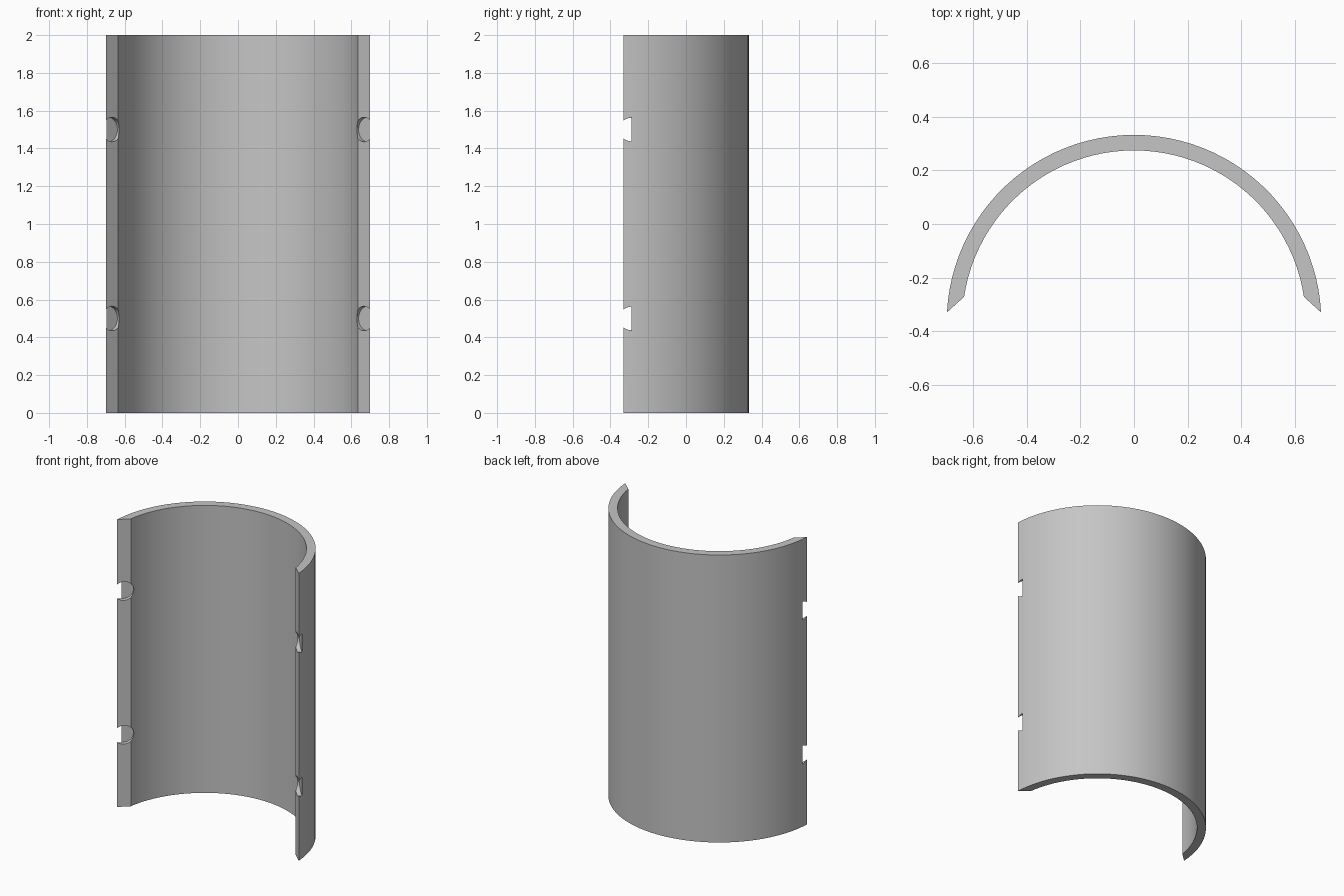
import bpy, bmesh
from math import sin, cos, pi, radians
from mathutils import Vector

if "Cube" in bpy.data.objects:
    bpy.data.objects.remove(bpy.data.objects["Cube"], do_unlink=True)

HEIGHT, CENTRE_Y = 2.0, -0.367
OUTER_R, INNER_R = 0.70, 0.642
OUTER_START, INNER_START = radians(3), radians(8.5)
SEGMENTS = 48

grey = bpy.data.materials.new("plain grey")
grey.use_nodes = True
colour = (0.56, 0.56, 0.56, 1)
grey.diffuse_color = colour
grey.node_tree.nodes["Principled BSDF"].inputs["Base Color"].default_value = colour


def arc(radius, start):
    """Points of an arc running from the left edge over the back to the right edge."""
    step = (pi - 2 * start) / SEGMENTS
    return [Vector((radius * cos(start + i * step),
                    CENTRE_Y + radius * sin(start + i * step), 0))
            for i in range(SEGMENTS + 1)]


# Half-pipe shell with bevelled long edges
outer, inner = arc(OUTER_R, OUTER_START), arc(INNER_R, INNER_START)
bm = bmesh.new()
profile = bm.faces.new([bm.verts.new(p) for p in outer + inner[::-1]])
extruded = bmesh.ops.extrude_face_region(bm, geom=[profile])
bmesh.ops.translate(bm, vec=(0, 0, HEIGHT),
                    verts=[g for g in extruded["geom"] if isinstance(g, bmesh.types.BMVert)])
bmesh.ops.recalc_face_normals(bm, faces=bm.faces)
mesh = bpy.data.meshes.new("half_pipe_shell")
bm.to_mesh(mesh)
bm.free()
mesh.materials.append(grey)
shell = bpy.data.objects.new("half_pipe_shell", mesh)
bpy.context.collection.objects.link(shell)

# Shallow round sockets sunk into both long edges
POCKET_R, POCKET_DEPTH, CUTTER_LENGTH = 0.065, 0.029, 0.12
for side in (0, -1):
    edge = outer[side] - inner[side]
    normal = Vector((0, 0, 1)).cross(edge).normalized()
    if normal.y > 0:
        normal.negate()
    middle = (outer[side] + inner[side]) / 2
    for z in (0.5, 1.5):
        offset = normal * (CUTTER_LENGTH / 2 - POCKET_DEPTH)
        bpy.ops.mesh.primitive_cylinder_add(
            vertices=32, radius=POCKET_R, depth=CUTTER_LENGTH,
            location=middle + offset + Vector((0, 0, z)),
            rotation=normal.to_track_quat("Z", "Y").to_euler())
        cutter = bpy.context.object
        cutter.name = "socket_cutter"
        cutter.hide_render = True
        cutter.data.materials.append(grey)
        cut = shell.modifiers.new("socket", "BOOLEAN")
        cut.operation = "DIFFERENCE"
        cut.solver = "EXACT"
        cut.object = cutter
        bpy.ops.object.select_all(action="DESELECT")
        shell.select_set(True)
        bpy.context.view_layer.objects.active = shell
        bpy.ops.object.modifier_apply(modifier=cut.name)
        bpy.data.objects.remove(cutter, do_unlink=True)

bpy.ops.object.shade_smooth_by_angle(angle=radians(30))
